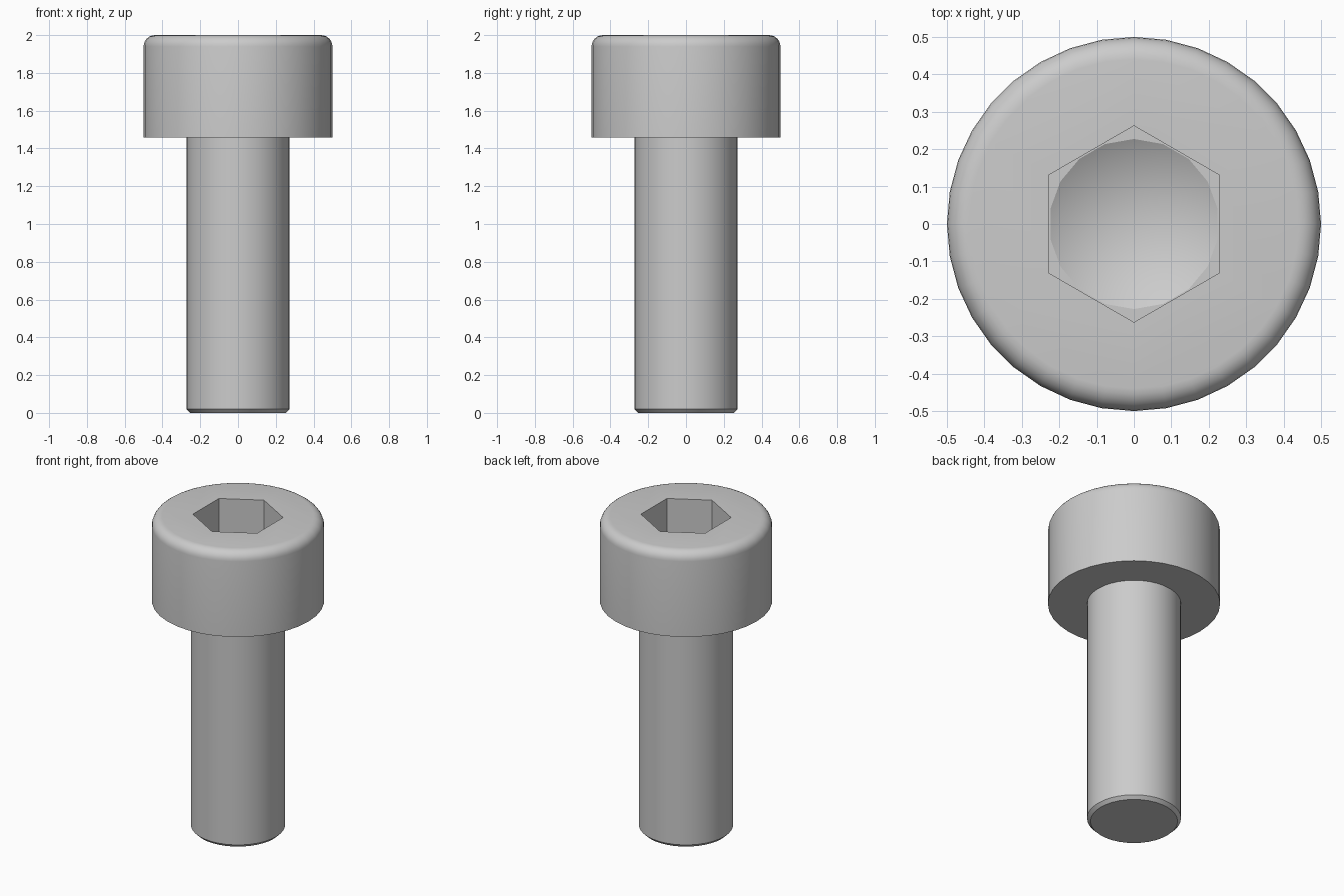
import bpy, bmesh
from math import sin, cos, pi, radians

if "Cube" in bpy.data.objects:
    bpy.data.objects.remove(bpy.data.objects["Cube"], do_unlink=True)

steel = bpy.data.materials.new("grey steel")
steel.use_nodes = True
GREY = (0.6, 0.6, 0.6, 1)
steel.diffuse_color = GREY
steel.node_tree.nodes["Principled BSDF"].inputs["Base Color"].default_value = GREY

HEAD_R, SHANK_R, HEX_R = 0.5, 0.273, 0.2625
TOP, UNDERSIDE, SOCKET_Z = 2.0, 1.457, 1.76
FILLET, CHAMFER, SIDES = 0.06, 0.02, 36
FLAT_R = HEX_R * cos(pi / 6)


def ring(bm, n, r, z):
    """Circle of vertices that starts at a corner of the hex socket."""
    angles = [pi / 6 + 2 * pi * i / n for i in range(n)]
    return [bm.verts.new((r * cos(a), r * sin(a), z)) for a in angles]


def join(bm, a, b):
    """Band of faces between two rings; one side count divides the other."""
    m = min(len(a), len(b))

    def part(loop, k):
        s = len(loop) // m
        return [loop[(k * s + i) % len(loop)] for i in range(s + 1)]

    for k in range(m):
        bm.faces.new(part(a, k) + part(b, k)[::-1])


def build(name, specs, tip=None, cap=False):
    """Stack rings (sides, radius, z) into one part, with a cone tip or a flat cap."""
    bm = bmesh.new()
    rings = [ring(bm, *s) for s in specs]
    for a, b in zip(rings, rings[1:]):
        join(bm, a, b)
    if tip is not None:
        apex = bm.verts.new((0, 0, tip))
        first = rings[0]
        for i, v in enumerate(first):
            bm.faces.new((apex, first[i - 1], v))
    if cap:
        bm.faces.new(rings[-1])
    bmesh.ops.recalc_face_normals(bm, faces=bm.faces)
    # Open parts are oriented by their lowest, downward facing face
    bm.faces.ensure_lookup_table()
    low = min(bm.faces, key=lambda f: f.calc_center_median().z
              if abs(f.normal.z) > 0.99 else 9)
    if low.normal.z > 0:
        bmesh.ops.reverse_faces(bm, faces=bm.faces)
    mesh = bpy.data.meshes.new(name)
    bm.to_mesh(mesh)
    bm.free()
    mesh.materials.append(steel)
    obj = bpy.data.objects.new(name, mesh)
    bpy.context.collection.objects.link(obj)
    bpy.ops.object.select_all(action='DESELECT')
    obj.select_set(True)
    bpy.context.view_layer.objects.active = obj
    bpy.ops.object.shade_smooth_by_angle(angle=radians(25))


# Head: drilled cone, hex socket, flat top, rounded rim, wall and underside
socket = [(18, FLAT_R, SOCKET_Z), (6, HEX_R, SOCKET_Z), (6, HEX_R, TOP)]
STEPS = 6
rim = []
for i in range(STEPS + 1):
    t = pi / 2 * i / STEPS
    rim.append((SIDES, HEAD_R - FILLET * (1 - sin(t)), TOP - FILLET * (1 - cos(t))))
under = [(SIDES, HEAD_R, UNDERSIDE), (SIDES, SHANK_R, UNDERSIDE)]
# The underside is the lowest flat region, so it fixes the orientation
build("head", socket + rim + under, tip=SOCKET_Z - FLAT_R * 0.577)

# Shank with a chamfered end
build("shank", [(SIDES, SHANK_R, UNDERSIDE), (SIDES, SHANK_R, CHAMFER),
                (SIDES, SHANK_R - CHAMFER, 0)], cap=True)
